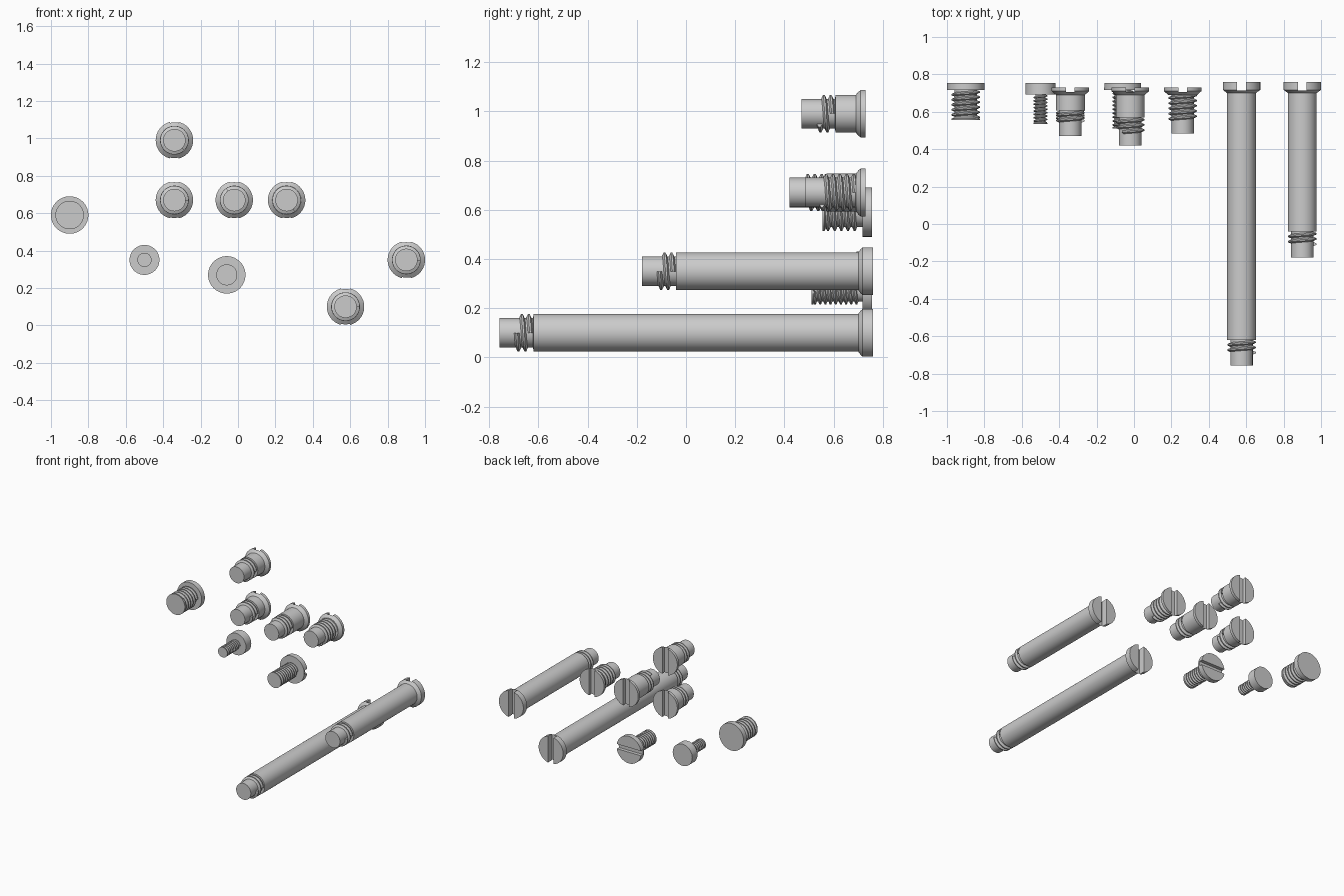
import bpy, bmesh, math
from mathutils import Matrix

if "Cube" in bpy.data.objects:
    bpy.data.objects.remove(bpy.data.objects["Cube"])

SEG = 64


def make_object(name, bm, x, z):
    bmesh.ops.recalc_face_normals(bm, faces=bm.faces)
    me = bpy.data.meshes.new(name)
    bm.to_mesh(me)
    bm.free()
    ob = bpy.data.objects.new(name, me)
    ob.location = (x, 0, z)
    bpy.context.collection.objects.link(ob)
    return ob


def select(ob):
    bpy.ops.object.select_all(action='DESELECT')
    ob.select_set(True)
    bpy.context.view_layer.objects.active = ob


def smooth(ob):
    select(ob)
    bpy.ops.object.shade_smooth_by_angle(angle=math.radians(30))


def lathe(name, profile, x, z):
    # closed solid turned about the y axis from (radius, y) points
    bm = bmesh.new()
    rings = []
    for r, y in profile:
        rings.append([bm.verts.new((r * math.cos(2 * math.pi * i / SEG), y,
                                    r * math.sin(2 * math.pi * i / SEG))) for i in range(SEG)])
    for a, b in zip(rings, rings[1:]):
        for i in range(SEG):
            j = (i + 1) % SEG
            bm.faces.new((a[i], a[j], b[j], b[i]))
    bm.faces.new(rings[0])
    bm.faces.new(rings[-1])
    return make_object(name, bm, x, z)


def thread(name, x, z, root, crest, y0, y1, pitch):
    # helical ridge with a trapezoid section, kept between y0 and y1
    bm = bmesh.new()
    n = 40
    steps = int((y0 - y1 - 0.85 * pitch) / pitch * n)
    section = [(root - 0.003, 0.0), (crest, 0.30), (crest, 0.55), (root - 0.003, 0.85)]
    prev = None
    for k in range(steps + 1):
        a = 2 * math.pi * k / n
        y = y0 - pitch * k / n
        cur = [bm.verts.new((r * math.cos(a), y - f * pitch, r * math.sin(a))) for r, f in section]
        if prev:
            for i in range(4):
                j = (i + 1) % 4
                bm.faces.new((prev[i], prev[j], cur[j], cur[i]))
        else:
            bm.faces.new(cur)
        prev = cur
    bm.faces.new(prev)
    smooth(make_object(name, bm, x, z))


def cut_slot(ob, top, width, depth, across_x):
    # straight driver slot through the head
    bm = bmesh.new()
    size = (0.4, 2 * depth, width) if across_x else (width, 2 * depth, 0.4)
    bmesh.ops.create_cube(bm, size=1, matrix=Matrix.Diagonal((*size, 1)))
    cutter = make_object("slot_cutter", bm, ob.location.x, ob.location.z)
    cutter.location.y = top
    cutter.hide_render = True
    mod = ob.modifiers.new("slot", 'BOOLEAN')
    mod.operation = 'DIFFERENCE'
    mod.solver = 'EXACT'
    mod.object = cutter
    select(ob)
    bpy.ops.object.modifier_apply(modifier=mod.name)
    bpy.data.objects.remove(cutter)


def shoulder_screw(name, x, z, top, rim, neck, shank_end, thread_end, tip):
    # slotted head, smooth shank, short thread, plain pilot tip
    prof = [(0.1, top), (0.1, rim), (0.077, neck)]
    if shank_end < neck:
        prof.append((0.077, shank_end))
    prof += [(0.06, min(shank_end, neck) - 0.001), (0.06, tip)]
    body = lathe(name, prof, x, z)
    cut_slot(body, top, 0.046, top - rim + 0.004, False)
    smooth(body)
    thread(name + "_thread", x, z, 0.06, 0.076, shank_end, thread_end, 0.028)


def cap_screw(name, x, z, head_r, under, root, crest, end, pitch, slotted=False):
    # flat cylinder head, thread running to the end
    top = 0.755
    body = lathe(name, [(head_r, top), (head_r, under), (root, under), (root, end + pitch * 0.6),
                        (crest, end + pitch * 0.3), (crest, end)], x, z)
    if slotted:
        cut_slot(body, top, 0.035, 0.025, True)
    smooth(body)
    thread(name + "_thread", x, z, root, crest, under, end, pitch)


# long shoulder screws
shoulder_screw("long_screw", 0.575, 0.10, 0.76, 0.717, 0.70, -0.62, -0.70, -0.757)
shoulder_screw("medium_screw", 0.90, 0.35, 0.76, 0.717, 0.70, -0.04, -0.12, -0.178)

# short shoulder screws
shoulder_screw("short_screw_top", -0.34, 0.99, 0.73, 0.71, 0.69, 0.607, 0.53, 0.47)
shoulder_screw("short_screw_left", -0.34, 0.67, 0.73, 0.71, 0.69, 0.62, 0.54, 0.48)
shoulder_screw("short_screw_middle", -0.02, 0.67, 0.73, 0.71, 0.69, 0.57, 0.48, 0.42)
shoulder_screw("short_screw_right", 0.26, 0.67, 0.73, 0.71, 0.69, 0.70, 0.54, 0.483)

# flat headed screws
cap_screw("wide_cap_screw", -0.90, 0.59, 0.1, 0.717, 0.06, 0.076, 0.555, 0.027)
cap_screw("small_cap_screw", -0.50, 0.35, 0.08, 0.693, 0.027, 0.038, 0.535, 0.018)
cap_screw("slotted_cap_screw", -0.06, 0.27, 0.1, 0.717, 0.043, 0.056, 0.51, 0.021, True)
